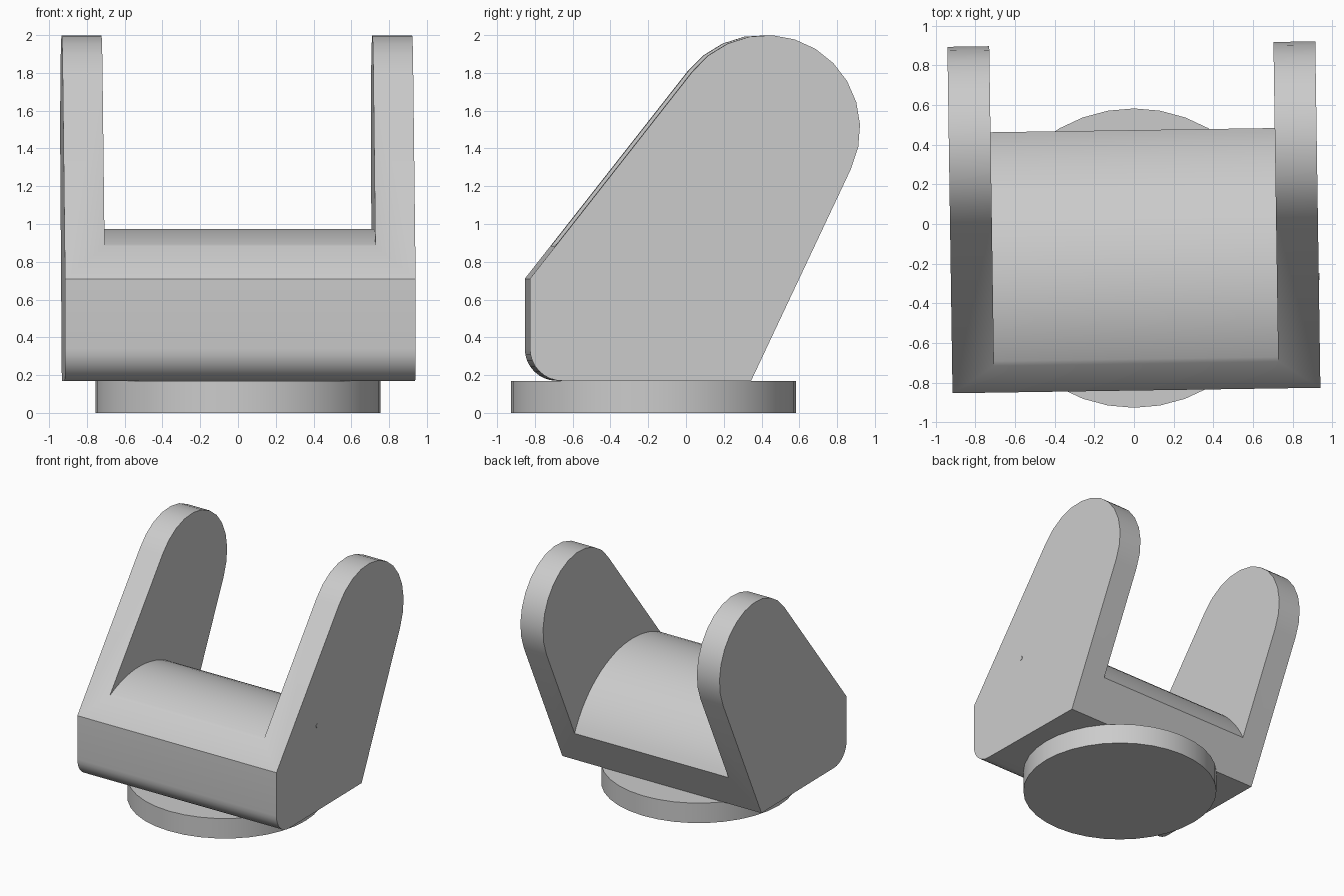
import bpy
import bmesh
from math import sin, cos, radians

old = bpy.data.objects.get("Cube")
if old:
    bpy.data.objects.remove(old, do_unlink=True)

gray = bpy.data.materials.new("light gray")
gray.use_nodes = True
gray.diffuse_color = (0.6, 0.6, 0.6, 1)
gray.node_tree.nodes["Principled BSDF"].inputs["Base Color"].default_value = (0.6, 0.6, 0.6, 1)

TURN = radians(0.85)     # the bracket sits slightly turned on its base
BASE_TOP = 0.17


def arc(cy, cz, r, start, end, steps):
    """Points of a circular arc in the side plane, angles in degrees."""
    angles = [radians(start + (end - start) * i / steps) for i in range(steps + 1)]
    return [(cy + r * cos(a), cz + r * sin(a)) for a in angles]


def extrude_side_profile(name, profile, half_width):
    """Prism made by sweeping a (y, z) outline across x."""
    bm = bmesh.new()
    face = bm.faces.new([bm.verts.new((-half_width, y, z)) for y, z in profile])
    swept = bmesh.ops.extrude_face_region(bm, geom=[face])["geom"]
    verts = [g for g in swept if isinstance(g, bmesh.types.BMVert)]
    bmesh.ops.translate(bm, verts=verts, vec=(2 * half_width, 0, 0))
    bmesh.ops.recalc_face_normals(bm, faces=bm.faces)
    mesh = bpy.data.meshes.new(name)
    bm.to_mesh(mesh)
    bm.free()
    obj = bpy.data.objects.new(name, mesh)
    bpy.context.collection.objects.link(obj)
    mesh.materials.append(gray)
    return obj


def select_only(obj):
    bpy.ops.object.select_all(action='DESELECT')
    obj.select_set(True)
    bpy.context.view_layer.objects.active = obj


def smooth(obj):
    select_only(obj)
    bpy.ops.object.shade_smooth_by_angle(angle=radians(30))


def cylinder(name, radius, depth, segments, location, rotation=(0, 0, 0)):
    bpy.ops.mesh.primitive_cylinder_add(vertices=segments, radius=radius, depth=depth,
                                        location=location, rotation=rotation)
    obj = bpy.context.object
    obj.name = name
    obj.data.materials.append(gray)
    smooth(obj)
    return obj


# Round base
cylinder("base_disc", 0.755, BASE_TOP, 36, (0, -0.172, BASE_TOP / 2))

# Yoke outline: round top, sloped back, rounded lower front, sloped front
outline = arc(0.413, 1.505, 0.495, 142.5, -25.5, 12)
outline += [(0.331, BASE_TOP)]
outline += arc(-0.67, BASE_TOP + 0.17, 0.17, 270, 180, 8)
outline += [(-0.84, 0.71)]
yoke = extrude_side_profile("yoke", outline, 0.928)

# Slot between the arms, with a rounded floor
slot = arc(-0.315, 0.105, 0.87, 124, 6, 26)
slot += [(1.2, slot[-1][1]), (1.2, 2.2), (-1.2, 2.2), (-1.2, slot[0][1])]
cutter = extrude_side_profile("slot_cutter", slot, 0.717)
cutter.hide_render = True

cut = yoke.modifiers.new("slot", 'BOOLEAN')
cut.operation = 'DIFFERENCE'
cut.solver = 'EXACT'
cut.object = cutter
select_only(yoke)
bpy.ops.object.modifier_apply(modifier=cut.name)
bpy.data.objects.remove(cutter, do_unlink=True)
smooth(yoke)
yoke.rotation_euler.z = TURN

# Tiny pin on the outer side of one arm
cylinder("side_pin", 0.018, 0.02, 12, (0.925, -0.265, 0.895), (0, radians(90), TURN))
